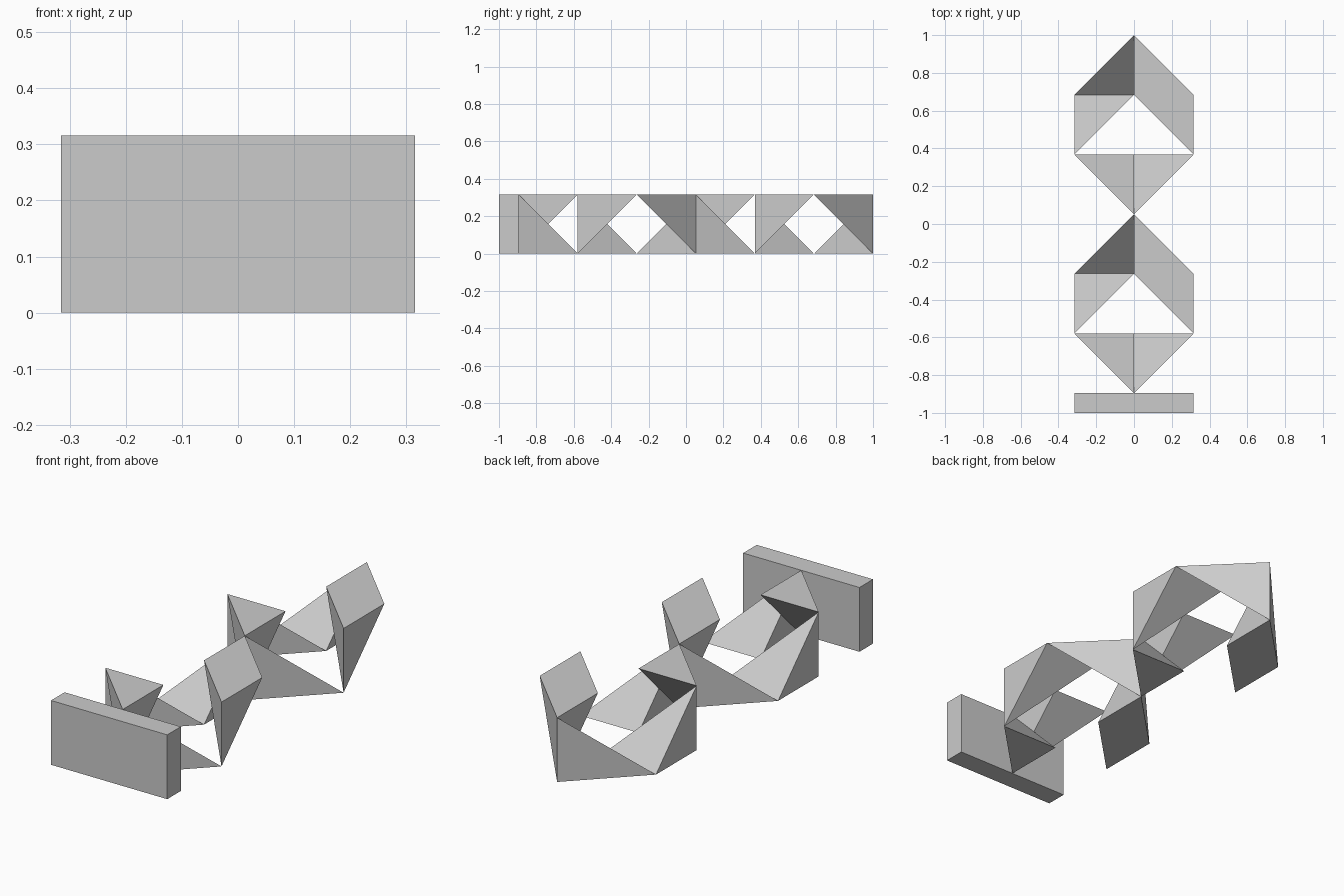
import bpy, bmesh

if "Cube" in bpy.data.objects:
    bpy.data.objects.remove(bpy.data.objects["Cube"])

U = 6 / 19            # grid cell: 6 cells + a third-cell plate = 2 units
Y0 = -1 + U / 3       # back of the plate


def add_hull(name, points):
    """Convex solid through points given in grid cells."""
    bm = bmesh.new()
    for x, y, z in points:
        bm.verts.new((x * U, Y0 + y * U, z * U))
    bmesh.ops.convex_hull(bm, input=bm.verts)
    bmesh.ops.dissolve_limit(bm, angle_limit=0.01, verts=bm.verts, edges=bm.edges)
    bmesh.ops.recalc_face_normals(bm, faces=bm.faces)
    mesh = bpy.data.meshes.new(name)
    bm.to_mesh(mesh)
    bm.free()
    bpy.context.collection.objects.link(bpy.data.objects.new(name, mesh))


# Front plate
add_hull("front_plate", [(x, y, z) for x in (-1, 1) for y in (-1 / 3, 0) for z in (0, 1)])

# One ring = three tetrahedra on each side, each a path along three cube edges.
# The left side is the right side turned over (x and z flipped).
right_side = {
    "front": [(0, 0, 1), (0, 0, 0), (0, 1, 0), (1, 1, 0)],
    "middle": [(1, 1, 0), (1, 1, 1), (1, 2, 1), (0, 2, 1)],
    "back": [(1, 2, 1), (0, 2, 1), (0, 3, 1), (0, 3, 0)],
}
for ring in range(2):
    for part, path in right_side.items():
        add_hull(f"{part}_wedge_right_{ring + 1}", [(x, y + 3 * ring, z) for x, y, z in path])
        add_hull(f"{part}_wedge_left_{ring + 1}", [(-x, y + 3 * ring, 1 - z) for x, y, z in path])
